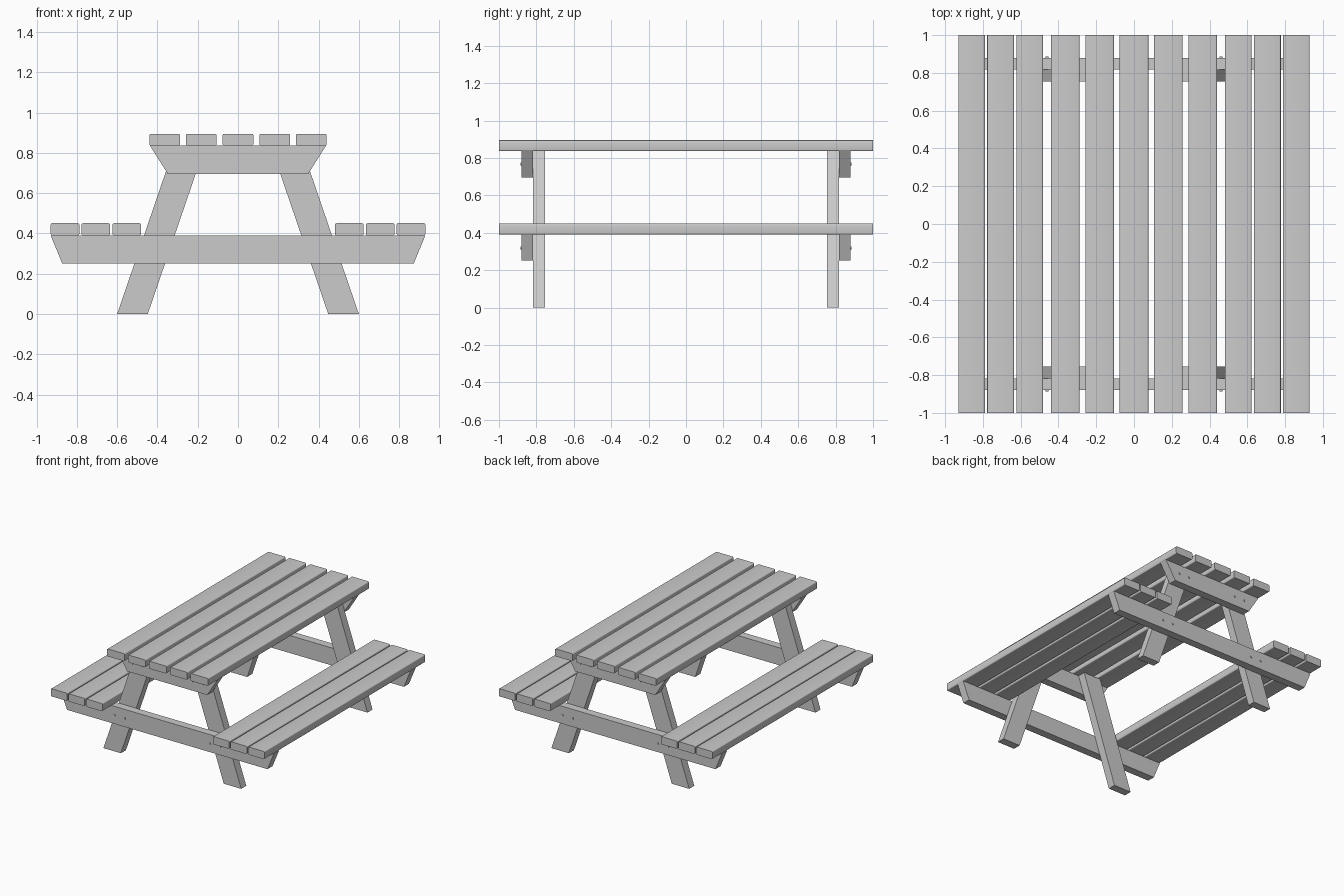
import bpy, bmesh, math

if "Cube" in bpy.data.objects:
    bpy.data.objects.remove(bpy.data.objects["Cube"])


def prism(name, profile, y0, y1):
    """Extrude an (x, z) profile from y0 to y1."""
    bm = bmesh.new()
    face = bm.faces.new([bm.verts.new((x, y0, z)) for x, z in profile])
    ext = bmesh.ops.extrude_face_region(bm, geom=[face])
    verts = [v for v in ext["geom"] if isinstance(v, bmesh.types.BMVert)]
    bmesh.ops.translate(bm, verts=verts, vec=(0, y1 - y0, 0))
    bmesh.ops.recalc_face_normals(bm, faces=bm.faces)
    mesh = bpy.data.meshes.new(name)
    bm.to_mesh(mesh)
    bm.free()
    ob = bpy.data.objects.new(name, mesh)
    bpy.context.collection.objects.link(ob)
    return ob


def slat(name, x, width, z0, z1):
    """Full-length board with softened long edges."""
    h, r = width / 2, 0.008
    corners = [(x + h - r, z1 - r, 0), (x - h + r, z1 - r, 90),
               (x - h + r, z0 + r, 180), (x + h - r, z0 + r, 270)]
    profile = [(cx + r * math.cos(math.radians(a + s)),
                cz + r * math.sin(math.radians(a + s)))
               for cx, cz, a in corners for s in (0, 30, 60, 90)]
    ob = prism(name, profile, -1, 1)
    bpy.ops.object.select_all(action='DESELECT')
    ob.select_set(True)
    bpy.context.view_layer.objects.active = ob
    bpy.ops.object.shade_smooth_by_angle(angle=math.radians(35))


def bolt(name, x, y, z):
    bpy.ops.mesh.primitive_cylinder_add(vertices=12, radius=0.008, depth=0.02,
                                        location=(x, y, z),
                                        rotation=(math.pi / 2, 0, 0))
    bpy.context.object.name = name


# Table top boards
for i in range(-2, 3):
    slat("table_slat", i * 0.182, 0.152, 0.836, 0.895)

# Bench boards on both sides
for side in (-1, 1):
    for x in (0.552, 0.706, 0.859):
        slat("bench_slat", side * x, 0.142, 0.39, 0.451)

for end in (-1, 1):
    # Cross beams with angled ends
    prism("table_beam", [(-0.437, 0.836), (-0.348, 0.695), (0.348, 0.695),
                         (0.437, 0.836)], end * 0.817, end * 0.88)
    prism("bench_beam", [(-0.93, 0.39), (-0.873, 0.252), (0.873, 0.252),
                         (0.93, 0.39)], end * 0.817, end * 0.88)
    for side in (-1, 1):
        # Splayed legs on the inner face of the beams
        prism("leg", [(side * 0.60, 0), (side * 0.448, 0),
                      (side * 0.162, 0.836), (side * 0.314, 0.836)],
              end * 0.754, end * 0.817)
        # Bolt pairs where beams meet the legs
        for z in (0.32, 0.768):
            centre = 0.524 - 0.342 * z
            for dx in (-0.045, 0.045):
                bolt("bolt", side * (centre + dx), end * 0.876, z)
